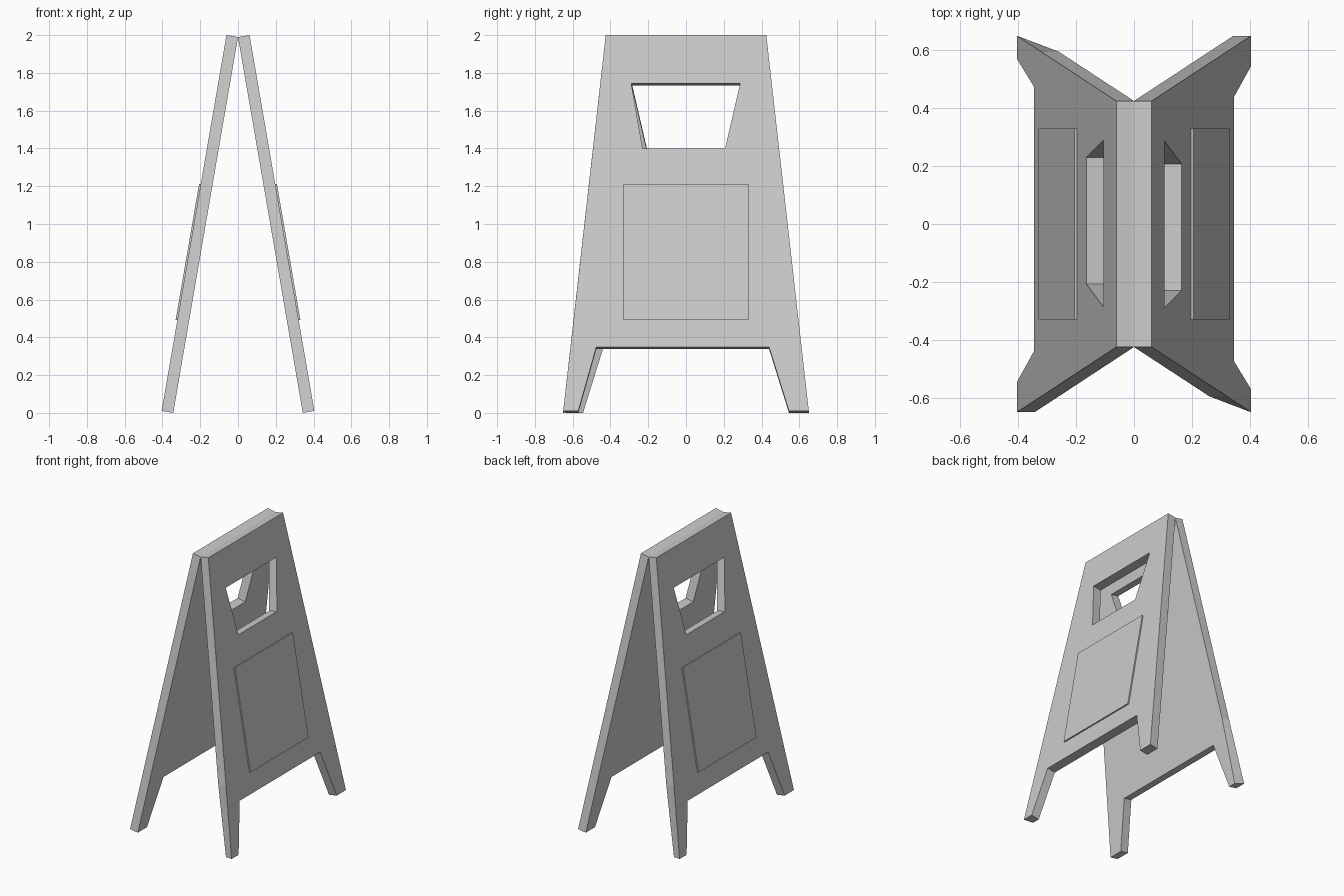
import bpy, bmesh, math
from mathutils import Matrix, Vector

cube = bpy.data.objects.get("Cube")
if cube:
    bpy.data.objects.remove(cube, do_unlink=True)

THICK = 0.062      # board thickness
SPREAD = 0.343     # distance of the inner foot edge from the centre
LENGTH = 2.019     # board length along its slope
LEAN = math.asin(SPREAD / LENGTH)

grey = bpy.data.materials.new("plain_grey")
grey.use_nodes = True
colour = (0.6, 0.6, 0.6, 1)
grey.diffuse_color = colour
grey.node_tree.nodes["Principled BSDF"].inputs["Base Color"].default_value = colour


def slab(name, loops, start, depth, matrix, adjust=None):
    """Fill flat outlines (first outer, then holes) and extrude along local x."""
    bm = bmesh.new()
    for loop in loops:
        verts = [bm.verts.new((start, y, z)) for y, z in loop]
        for i, v in enumerate(verts):
            bm.edges.new((v, verts[i - 1]))
    bmesh.ops.triangle_fill(bm, edges=bm.edges[:], use_beauty=True, normal=Vector((1, 0, 0)))
    out = bmesh.ops.extrude_face_region(bm, geom=bm.faces[:], use_keep_orig=True)
    bmesh.ops.translate(bm, vec=(depth, 0, 0),
                        verts=[g for g in out["geom"] if isinstance(g, bmesh.types.BMVert)])
    if adjust:
        adjust(bm)
    bmesh.ops.recalc_face_normals(bm, faces=bm.faces[:])
    mesh = bpy.data.meshes.new(name)
    bm.to_mesh(mesh)
    bm.free()
    mesh.materials.append(grey)
    obj = bpy.data.objects.new(name, mesh)
    obj.matrix_world = matrix
    bpy.context.collection.objects.link(obj)
    return obj


def taper_foot(bm):
    """Pull in the inner corner of one foot tip."""
    for v in bm.verts:
        if v.co.x < 0.01 and v.co.z < 0.01 and v.co.y < -0.64:
            v.co.y = -0.627


# Tapered board with two feet, and its handle opening
outline = [(-0.65, 0), (-0.57, 0), (-0.475, 0.342), (0.44, 0.342), (0.545, 0),
           (0.65, 0), (0.425, LENGTH), (-0.425, LENGTH), (-0.595, 0.49)]
handle = [(-0.23, 1.41), (0.207, 1.41), (0.287, 1.76), (-0.29, 1.76)]
notice = [(-0.33, 0.487), (0.33, 0.487), (0.33, 1.218), (-0.33, 1.218)]

# The two boards are half-turn copies leaning on each other
for side, turn in (("left", 0), ("right", math.pi)):
    place = (Matrix.Rotation(turn, 4, "Z") @ Matrix.Translation((SPREAD, 0, 0))
             @ Matrix.Rotation(-LEAN, 4, "Y"))
    slab(side + "_board", [outline, handle], 0, THICK, place, taper_foot)
    slab(side + "_notice_plate", [notice], THICK, 0.009, place)
